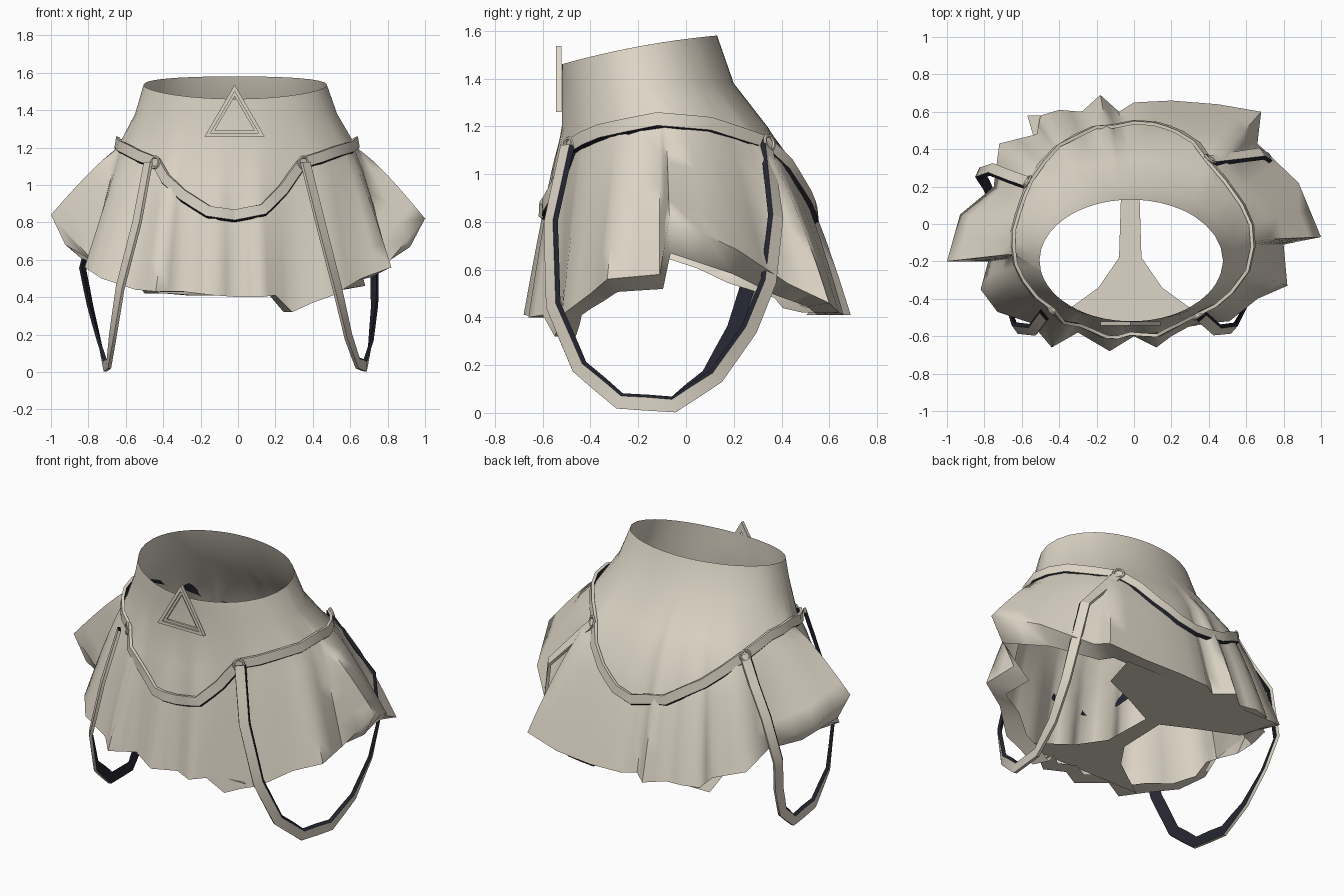
import bpy, math
from mathutils import Vector
from mathutils.bvhtree import BVHTree

if "Cube" in bpy.data.objects:
    bpy.data.objects.remove(bpy.data.objects["Cube"])


def material(name, rgb):
    mat = bpy.data.materials.new(name)
    mat.use_nodes = True
    mat.diffuse_color = (*rgb, 1)
    mat.node_tree.nodes["Principled BSDF"].inputs["Base Color"].default_value = (*rgb, 1)
    return mat


beige = material("beige cloth", (0.73, 0.67, 0.57))
navy = material("dark lining", (0.018, 0.018, 0.03))


def build(name, verts, faces, mats=(beige,), rule=None, angle=40):
    mesh = bpy.data.meshes.new(name)
    mesh.from_pydata([tuple(v) for v in verts], [], faces)
    obj = bpy.data.objects.new(name, mesh)
    bpy.context.collection.objects.link(obj)
    for mat in mats:
        mesh.materials.append(mat)
    if rule:
        for poly in mesh.polygons:
            poly.material_index = rule(poly.index)
    bpy.ops.object.select_all(action='DESELECT')
    obj.select_set(True)
    bpy.context.view_layer.objects.active = obj
    bpy.ops.object.shade_smooth_by_angle(angle=math.radians(angle))
    return obj


def loft(rings, closed=True):
    """Quads between successive rings of equal length."""
    n = len(rings[0])
    verts = [p for ring in rings for p in ring]
    span = n if closed else n - 1
    faces = [(r * n + i, (r + 1) * n + i, (r + 1) * n + (i + 1) % n, r * n + (i + 1) % n)
             for r in range(len(rings) - 1) for i in range(span)]
    return verts, faces


# Pleated hem outline, in hundredths, counterclockwise from the left side tip
HEM = [(100, -7, 82), (88, 22, 68), (66, 43, 54), (68, 60, 46), (45, 64, 42), (20, 66, 41),
       (0, 65, 41), (-8, 60, 41), (-18, 69, 41), (-28, 60, 41), (-40, 61, 42), (-50, 58, 42),
       (-52, 48, 45), (-72, 43, 52), (-75, 20, 62), (-93, 5, 72), (-100, -20, 84),
       (-78, -20, 60), (-82, -35, 56), (-73, -47, 50), (-55, -53, 44), (-44, -66, 43),
       (-30, -58, 43), (-13, -68, 41), (0, -60, 40), (12, -66, 40), (20, -60, 41),
       (29, -55, 32), (40, -53, 37), (51, -52, 41), (66, -40, 50), (82, -33, 56), (80, -11, 58)]
corners = [Vector(p) / 100 for p in HEM]
hem = []
for a, b in zip(corners, corners[1:] + corners[:1]):
    hem += [a, a.lerp(b, 0.5)]


def oval(p, cx, cy, rx, ry, z):
    a = math.atan2((p.y + 0.08) * 1.35, p.x)
    return Vector((cx + rx * math.cos(a), cy + ry * math.sin(a), z))


# Skirt: tilted waistband, hips, then pleats deepening towards the hem
waist = [oval(p, -0.015, -0.195, 0.49, 0.325, 0) for p in hem]
for p in waist:
    p.z = 1.46 + (p.y + 0.52) * 0.185 + 0.015 * (1 - ((p.y + 0.195) / 0.325) ** 2)
band = [oval(p, -0.01, -0.16, 0.54, 0.36, 1.38) for p in hem]
hips = [oval(p, -0.005, -0.09, 0.64, 0.43, 1.2) for p in hem]
rings = [waist, band, hips]
for s in (0.2, 0.4, 0.6, 0.8, 1):
    ring = []
    for h, e in zip(hips, hem):
        k = s ** (0.68 if e.y > 0.4 else 0.85)
        ring.append(Vector((h.x + (e.x - h.x) * k, h.y + (e.y - h.y) * k, h.z + (e.z - h.z) * s)))
    rings.append(ring)
# Hem turned under, dropping more steeply at the raised sides
under = []
for p in hem:
    lift = max(0, p.z - 0.42)
    scale = 0.84 + 0.2 * lift
    under.append(Vector((p.x * scale, p.y * scale, p.z - 0.38 * lift)))
rings.append(under)
skirt = build("skirt", *loft(rings), angle=68)

# Crotch panel joining the front and back hems between the leg openings
rows = [(-0.54, 0.45), (-0.42, 0.28), (-0.34, 0.17), (-0.18, 0.06), (0.14, 0.05),
        (0.24, 0.25), (0.34, 0.48), (0.58, 0.55)]
build("crotch_panel", *loft([[Vector((s * w - 0.02, y, 0.41)) for s in (-1, 0, 1)]
                             for y, w in rows], closed=False))

# Outer surface lookup, so that the belt rests on the cloth
tree = BVHTree.FromPolygons([v.co for v in skirt.data.vertices],
                            [tuple(p.vertices) for p in skirt.data.polygons])


def rest(p, push_only=False):
    out = Vector((p.x, p.y + 0.1, 0)).normalized()
    if push_only and p.z < 0.5:
        return p, out
    hit, normal, _, _ = tree.ray_cast(p + out * 2, -out)
    if hit is None or (push_only and (hit - p).dot(out) < 0):
        return p, out
    if normal.dot(out) < 0:
        normal = -normal
    return hit + out * 0.02, (out * 2 + normal).normalized()


def strap(name, path, closed, lip, push_only=False, width=0.028):
    """Flat band with a dark lining that peeks out along one edge."""
    fine = []
    for i, p in enumerate(path):
        fine.append(p)
        if closed or i < len(path) - 1:
            fine.append(p.lerp(path[(i + 1) % len(path)], 0.5))
    placed = [rest(p, push_only) for p in fine]
    n = len(placed)
    sections = []
    for i, (p, out) in enumerate(placed):
        ahead = (i + 1) % n if closed else min(i + 1, n - 1)
        behind = i - 1 if closed else max(i - 1, 0)
        along = (placed[ahead][0] - placed[behind][0]).normalized()
        side = along.cross(out).normalized() * width * lip
        out = along.cross(side).normalized() * -0.009 * lip
        sections.append([p + side + out, p - side + out, p - side - out, p + side * 1.4 - out])
    if closed:
        sections.append(sections[0])
    verts, faces = loft(sections)
    build(name, verts, faces, (beige, navy), lambda i: 1 if i % 4 > 1 else 0, 30)


# Belt: high at the hips, dipping at front and back
belt = [(-2, -62, 84), (14, -61, 87), (27, -58, 98), (36, -50, 112), (52, -36, 118),
        (63, -12, 123), (58, 10, 121), (40, 34, 113), (25, 50, 95), (12, 57, 86), (0, 60, 83),
        (-22, 54, 87), (-40, 40, 99), (-54, 21, 113), (-62, 5, 121), (-65, -12, 123),
        (-60, -30, 119), (-48, -49, 112), (-32, -57, 95), (-16, -61, 86)]
belt = [Vector(p) / 100 for p in belt]
strap("belt", belt, True, 1)

# Hanging leg straps from the front ring to the back ring
drop = [(-0.57, 0.8), (-0.56, 0.45), (-0.45, 0.19), (-0.28, 0.045), (-0.05, 0.03),
        (0.13, 0.15), (0.27, 0.35), (0.35, 0.55), (0.38, 0.82)]
spread = {"left": (3, 7, -1, 1, (44, 53, 59, 64, 68, 71, 73, 73, 68)),
          "right": (17, 13, 1, 0.78, (-54, -63, -67, -69, -71, -74, -79, -83, -76))}
for label, (front, back, lip, reach, xs) in spread.items():
    path = [Vector((x / 100, y * reach if y > 0 else y, z)) for x, (y, z) in zip(xs, drop)]
    strap(label + "_leg_strap", [belt[front]] + path + [belt[back]], False, lip, True)
    # Joining rings
    for place, index in (("front", front), ("back", back)):
        spot, out = rest(belt[index])
        bpy.ops.mesh.primitive_torus_add(major_radius=0.03, minor_radius=0.008,
                                         major_segments=14, minor_segments=6,
                                         location=spot + out * 0.012,
                                         rotation=out.to_track_quat('Z', 'Y').to_euler())
        ring = bpy.context.object
        ring.name = f"{label}_{place}_ring"
        ring.data.materials.append(beige)
        bpy.ops.object.shade_smooth_by_angle()


# Triangle ornament: two nested frames on the waistband
def frame(name, outer, inner, depth):
    def tri(scale, y):
        return [Vector((-0.018 + x * scale, y, 1.352 + z * scale))
                for x, z in ((-0.16, -0.092), (0.16, -0.092), (0, 0.184))]
    y0, y1 = -0.522, -0.522 - depth
    build(name, *loft([tri(outer, y0), tri(outer, y1), tri(inner, y1), tri(inner, y0),
                       tri(outer, y0)]), angle=20)


frame("triangle_outer_frame", 1, 0.8, 0.022)
frame("triangle_inner_frame", 0.8, 0.66, 0.012)
